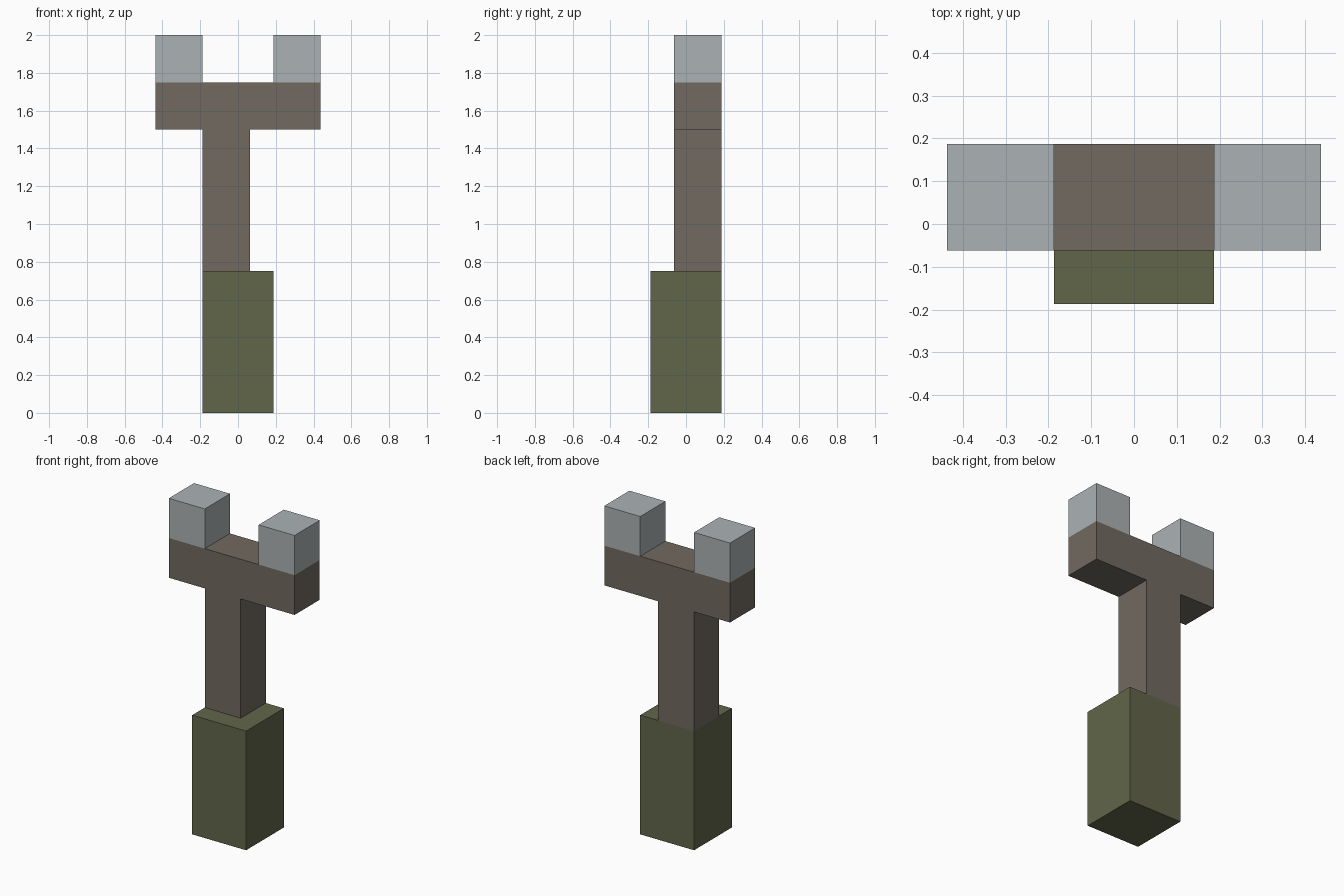
import bpy

if "Cube" in bpy.data.objects:
    bpy.data.objects.remove(bpy.data.objects["Cube"])


def material(name, rgb):
    mat = bpy.data.materials.new(name)
    mat.diffuse_color = (*rgb, 1.0)
    mat.use_nodes = True
    mat.node_tree.nodes["Principled BSDF"].inputs["Base Color"].default_value = mat.diffuse_color
    return mat


def box(name, low, high, mat):
    """Axis-aligned box between two opposite corners."""
    centre = [(a + b) / 2 for a, b in zip(low, high)]
    bpy.ops.mesh.primitive_cube_add(size=1, location=centre)
    obj = bpy.context.object
    obj.name = name
    obj.scale = [b - a for a, b in zip(low, high)]
    bpy.ops.object.transform_apply(location=False, rotation=False, scale=True)
    obj.data.materials.append(mat)
    return obj


olive = material("olive", (0.122, 0.133, 0.068))
brown = material("brown", (0.165, 0.144, 0.117))
pale = material("pale_grey", (0.41, 0.445, 0.456))

U = 0.0625           # model unit
HALF = 3 * U         # half width of the base
ARM = 7 * U          # half length of the crossbar
FRONT, BACK = -U, HALF

# Handle base
box("base", (-HALF, -HALF, 0), (HALF, HALF, 0.75), olive)

# Post, flush with the back left corner of the base
box("post", (-HALF, FRONT, 0.75), (U, BACK, 1.5), brown)

# Crossbar
box("crossbar", (-ARM, FRONT, 1.5), (ARM, BACK, 1.75), brown)

# Prongs on both ends of the crossbar
for side, x in (("left", -ARM), ("right", HALF)):
    box(f"prong_{side}", (x, FRONT, 1.75), (x + 4 * U, BACK, 2.0), pale)
